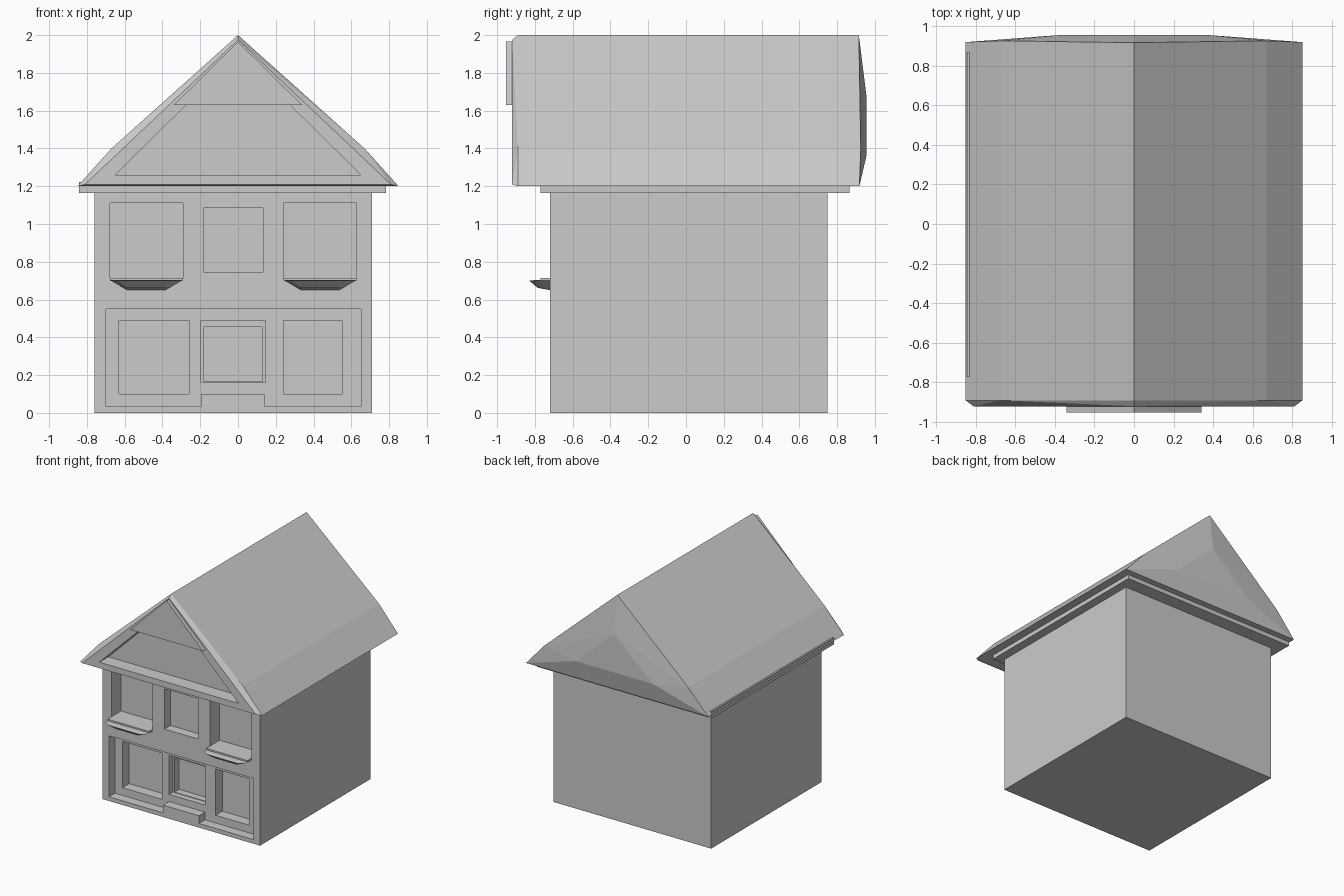
import bpy
import bmesh

cube = bpy.data.objects.get("Cube")
if cube:
    bpy.data.objects.remove(cube, do_unlink=True)

grey = bpy.data.materials.new("plain grey")
grey.use_nodes = True
colour = (0.6, 0.6, 0.6, 1)
grey.diffuse_color = colour
grey.node_tree.nodes["Principled BSDF"].inputs["Base Color"].default_value = colour

MID = -0.025      # centre line of the walls
FRONT = -0.72     # front wall plane


def solid(name, points):
    """Convex solid around the given corner points."""
    bm = bmesh.new()
    for p in points:
        bm.verts.new(p)
    hull = bmesh.ops.convex_hull(bm, input=bm.verts[:])
    spare = [v for v in hull["geom_interior"] if isinstance(v, bmesh.types.BMVert)]
    bmesh.ops.delete(bm, geom=spare, context="VERTS")
    bmesh.ops.dissolve_limit(bm, angle_limit=0.01, verts=bm.verts[:], edges=bm.edges[:])
    bmesh.ops.recalc_face_normals(bm, faces=bm.faces[:])
    mesh = bpy.data.meshes.new(name)
    bm.to_mesh(mesh)
    bm.free()
    mesh.materials.append(grey)
    obj = bpy.data.objects.new(name, mesh)
    bpy.context.collection.objects.link(obj)
    return obj


def box(name, x, y, z):
    return solid(name, [(a, b, c) for a in x for b in y for c in z])


def prism(name, outline, y):
    return solid(name, [(a, b, c) for a, c in outline for b in y])


def cut(target, cutter):
    """Carve the cutter out of the target, then drop the cutter."""
    cutter.hide_render = True
    mod = target.modifiers.new("cut", "BOOLEAN")
    mod.operation = "DIFFERENCE"
    mod.solver = "EXACT"
    mod.object = cutter
    graph = bpy.context.evaluated_depsgraph_get()
    carved = bpy.data.meshes.new_from_object(target.evaluated_get(graph))
    target.modifiers.clear()
    target.data = carved
    bpy.data.objects.remove(cutter, do_unlink=True)


def recess(target, centre, half, z, depth):
    cut(target, box("recess_cutter", (centre - half, centre + half),
                    (-1.2, FRONT + depth), z))


# Walls with a shopfront recess and openings on two floors
walls = box("walls", (-0.76, 0.71), (FRONT, 0.75), (0, 1.19))
recess(walls, MID, 0.675, (0.035, 0.55), 0.08)
recess(walls, MID, 0.17, (0.16, 0.49), 0.13)
recess(walls, MID, 0.155, (0.165, 0.455), 0.19)
recess(walls, MID, 0.158, (0.745, 1.085), 0.08)
for side in (-1, 1):
    recess(walls, MID + side * 0.42, 0.185 if side < 0 else 0.155, (0.10, 0.49), 0.17)
    recess(walls, MID + side * 0.46, 0.193, (0.715, 1.11), 0.13)

# Doorstep inside the shopfront
box("doorstep", (-0.195, 0.14), (FRONT, -0.63), (0.03, 0.10))

# Flared sills below the outer upper windows
for side, name in ((-1, "right_sill"), (1, "left_sill")):
    c = MID + side * 0.46
    points = []
    for s in (-1, 1):
        points += [(c + s * 0.193, FRONT, 0.703), (c + s * 0.193, -0.80, 0.703),
                   (c + s * 0.15, -0.83, 0.70), (c + s * 0.10, -0.785, 0.662),
                   (c + s * 0.10, FRONT, 0.65)]
    solid(name, points)
    box(name + "_step", (c - 0.193, c + 0.193), (-0.77, FRONT), (0.70, 0.715))

# Eave slab between walls and roof
box("eave_slab", (-0.843, 0.783), (-0.77, 0.865), (1.165, 1.222))

# Roof: broken slopes, chamfered front edge, gently bulging back gable
points = [(0, -0.92, 1.975), (0, -0.89, 2.0), (0, 0.915, 2.0), (0, 0.955, 1.68)]
for s in (-1, 1):
    points += [(s * 0.81, -0.92, 1.21), (s * 0.85, -0.89, 1.2),
               (s * 0.67, -0.89, 1.4), (s * 0.67, 0.925, 1.4),
               (s * 0.85, 0.918, 1.2), (s * 0.36, 0.955, 1.36)]
roof = solid("roof", points)

# Sunken front gable
cut(roof, prism("gable_cutter", [(-0.65, 1.26), (0.65, 1.26), (0, 1.9)], (-1.2, -0.80)))

# Triangular board at the gable peak
prism("gable_board", [(-0.34, 1.63), (0.34, 1.63), (0, 1.965)], (-0.952, -0.915))
